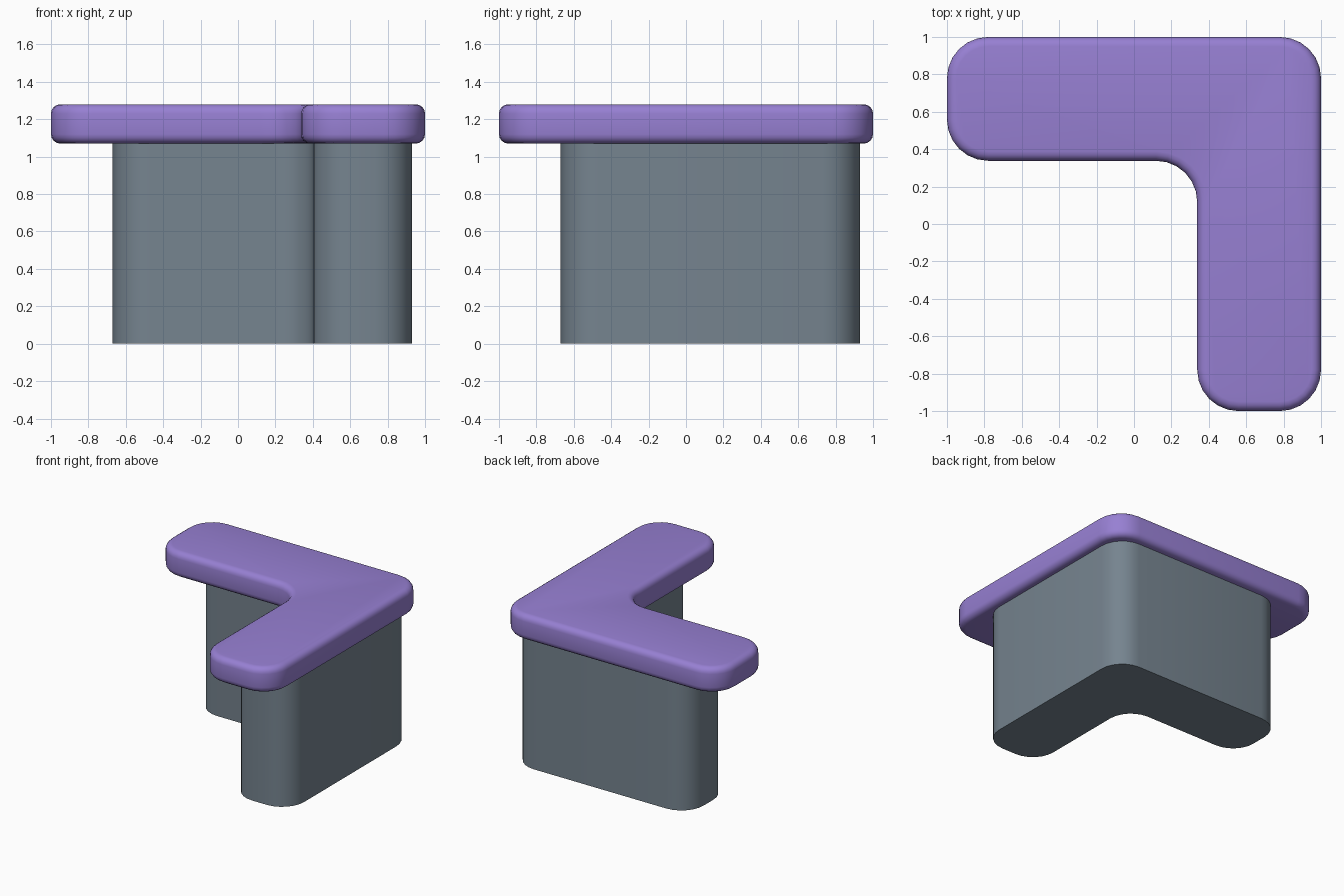
import bpy
import bmesh
import math

if "Cube" in bpy.data.objects:
    bpy.data.objects.remove(bpy.data.objects["Cube"], do_unlink=True)


def make_material(name, rgb):
    mat = bpy.data.materials.new(name)
    mat.use_nodes = True
    colour = (*rgb, 1.0)
    mat.diffuse_color = colour
    mat.node_tree.nodes["Principled BSDF"].inputs["Base Color"].default_value = colour
    return mat


def l_shape(name, mat, outer_min, inner, outer_max, z0, z1, radius, rim=0.0):
    """Extruded L with rounded corners and, optionally, a softened rim."""
    outline = [(outer_min, inner), (inner, inner), (inner, outer_min),
               (outer_max, outer_min), (outer_max, outer_max), (outer_min, outer_max)]
    bm = bmesh.new()
    face = bm.faces.new([bm.verts.new((x, y, z0)) for x, y in outline])
    ext = bmesh.ops.extrude_face_region(bm, geom=[face], use_keep_orig=True)
    top = [v for v in ext["geom"] if isinstance(v, bmesh.types.BMVert)]
    bmesh.ops.translate(bm, verts=top, vec=(0, 0, z1 - z0))
    bmesh.ops.recalc_face_normals(bm, faces=bm.faces[:])

    # Round the corners seen from above
    upright = [e for e in bm.edges if abs(e.verts[0].co.z - e.verts[1].co.z) > 0.01]
    bmesh.ops.bevel(bm, geom=upright, offset=radius, offset_type='OFFSET',
                    segments=6, profile=0.5, affect='EDGES')
    # Soften the top and bottom rims
    if rim:
        rims = [e for e in bm.edges if abs(e.verts[0].co.z - e.verts[1].co.z) < 0.001]
        bmesh.ops.bevel(bm, geom=rims, offset=rim, offset_type='OFFSET',
                        segments=4, profile=0.5, affect='EDGES')
    bmesh.ops.recalc_face_normals(bm, faces=bm.faces[:])

    mesh = bpy.data.meshes.new(name)
    bm.to_mesh(mesh)
    bm.free()
    mesh.materials.append(mat)
    obj = bpy.data.objects.new(name, mesh)
    bpy.context.collection.objects.link(obj)
    bpy.ops.object.select_all(action='DESELECT')
    obj.select_set(True)
    bpy.context.view_layer.objects.active = obj
    bpy.ops.object.shade_smooth_by_angle(angle=math.radians(35))
    return obj


purple = make_material("purple", (0.31, 0.215, 0.65))
slate = make_material("slate_grey", (0.18, 0.23, 0.275))

# Corner counter: solid base and overhanging worktop
l_shape("counter_base", slate, -0.67, 0.4, 0.93, 0.0, 1.09, 0.2)
l_shape("counter_top", purple, -1.0, 0.338, 1.0, 1.07, 1.28, 0.22, rim=0.05)
